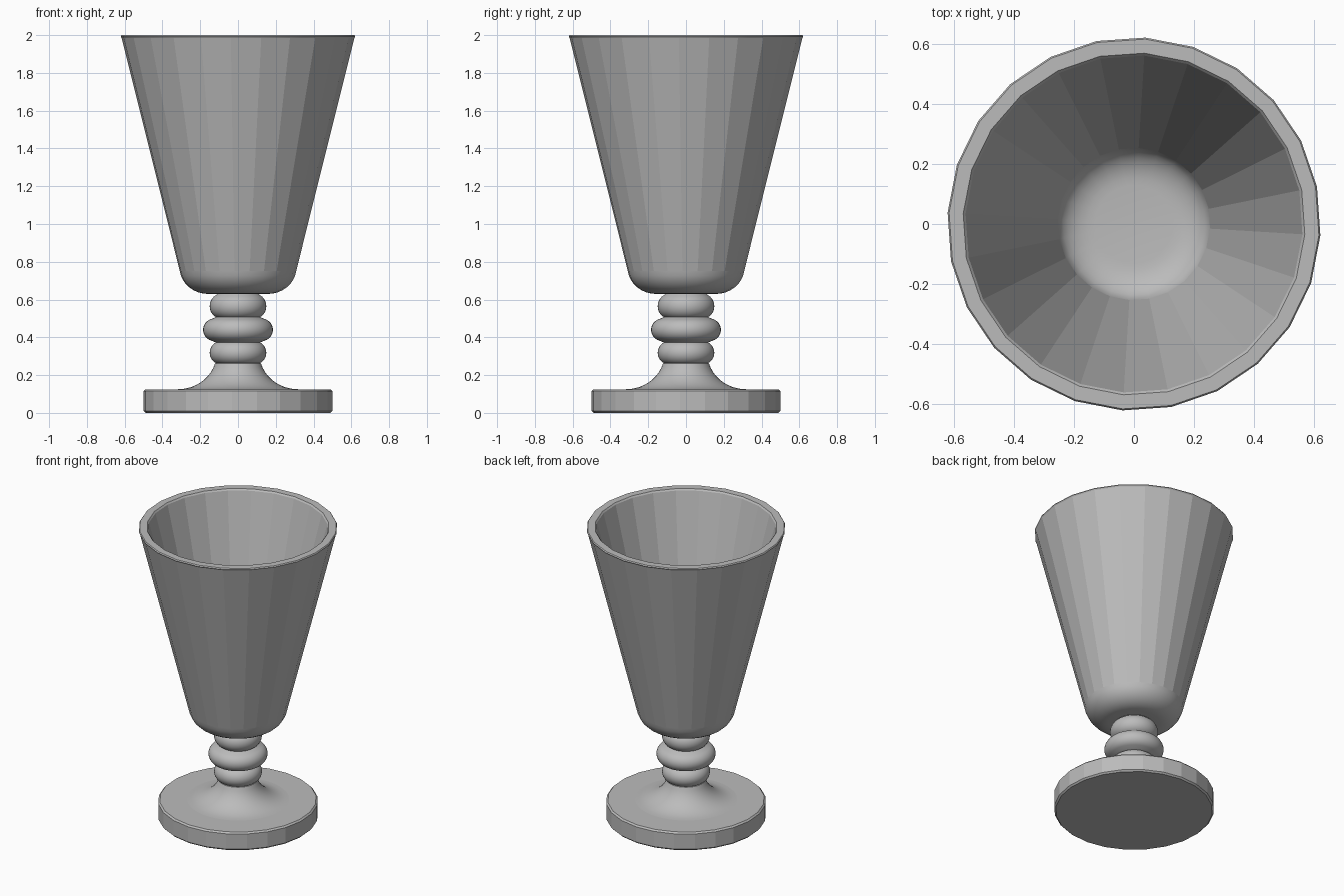
import bpy, bmesh, math

if "Cube" in bpy.data.objects:
    bpy.data.objects.remove(bpy.data.objects["Cube"])

grey = bpy.data.materials.new("plain grey")
grey.use_nodes = True
colour = (0.5, 0.5, 0.5, 1)
grey.diffuse_color = colour
grey.node_tree.nodes["Principled BSDF"].inputs["Base Color"].default_value = colour


def arc(cx, cz, rx, rz, start, end, steps):
    """Points of an elliptical arc in the profile plane, angles in degrees."""
    angles = [math.radians(start + (end - start) * i / steps) for i in range(steps + 1)]
    return [(cx + rx * math.cos(a), cz + rz * math.sin(a)) for a in angles]


def lathe(name, profile, sides, turn=0.0, flat_height=None):
    """Revolve a profile of (radius, z); faces taller than flat_height stay faceted."""
    bm = bmesh.new()
    rings = []
    for r, z in profile:
        if r < 1e-5:
            rings.append([bm.verts.new((0, 0, z))])
        else:
            rings.append([bm.verts.new((r * math.cos(a), r * math.sin(a), z))
                          for a in (math.radians(turn) + math.tau * i / sides
                                    for i in range(sides))])
    for low, high in zip(rings, rings[1:]):
        for i in range(sides):
            j = (i + 1) % sides
            corners = [low[i % len(low)], low[j % len(low)],
                       high[j % len(high)], high[i % len(high)]]
            bm.faces.new(list(dict.fromkeys(corners)))
    bmesh.ops.recalc_face_normals(bm, faces=bm.faces)
    mesh = bpy.data.meshes.new(name)
    bm.to_mesh(mesh)
    bm.free()
    mesh.materials.append(grey)
    obj = bpy.data.objects.new(name, mesh)
    bpy.context.collection.objects.link(obj)
    bpy.ops.object.select_all(action="DESELECT")
    obj.select_set(True)
    bpy.context.view_layer.objects.active = obj
    bpy.ops.object.shade_smooth_by_angle(angle=math.radians(35))
    if flat_height:
        for face in mesh.polygons:
            heights = [mesh.vertices[v].co.z for v in face.vertices]
            if max(heights) - min(heights) > flat_height:
                face.use_smooth = False
    return obj


# Hollow tapered bowl: rounded outer bottom, wall, rim, rounded inner floor
bowl = [(0, 0.63)] + arc(0.16, 0.77, 0.15, 0.14, -90, -8, 8)
bowl += [(0.617, 1.985), (0.622, 1.993), (0.617, 2.0), (0.57, 2.0), (0.562, 1.99)]
bowl += arc(0.13, 0.79, 0.125, 0.09, -8, -90, 7) + [(0, 0.695)]
lathe("bowl", bowl, 24, turn=-3.5, flat_height=0.5)

# Flat round foot
foot = [(0, 0), (0.49, 0), (0.5, 0.01), (0.5, 0.115), (0.49, 0.125), (0, 0.125)]
lathe("foot", foot, 24, turn=-3.5, flat_height=0.05)

# Turned stem: concave flare followed by three beads
stem = [(0, 0.12)] + arc(0.32, 0.31, 0.205, 0.185, 270, 195, 10)
for radius, z, half in ((0.15, 0.318, 0.062), (0.185, 0.44, 0.06), (0.15, 0.565, 0.066)):
    stem += arc(radius - 0.062, z, 0.062, half, -62, 62, 10)
stem += [(0.1, 0.64), (0, 0.64)]
lathe("stem", stem, 40)
